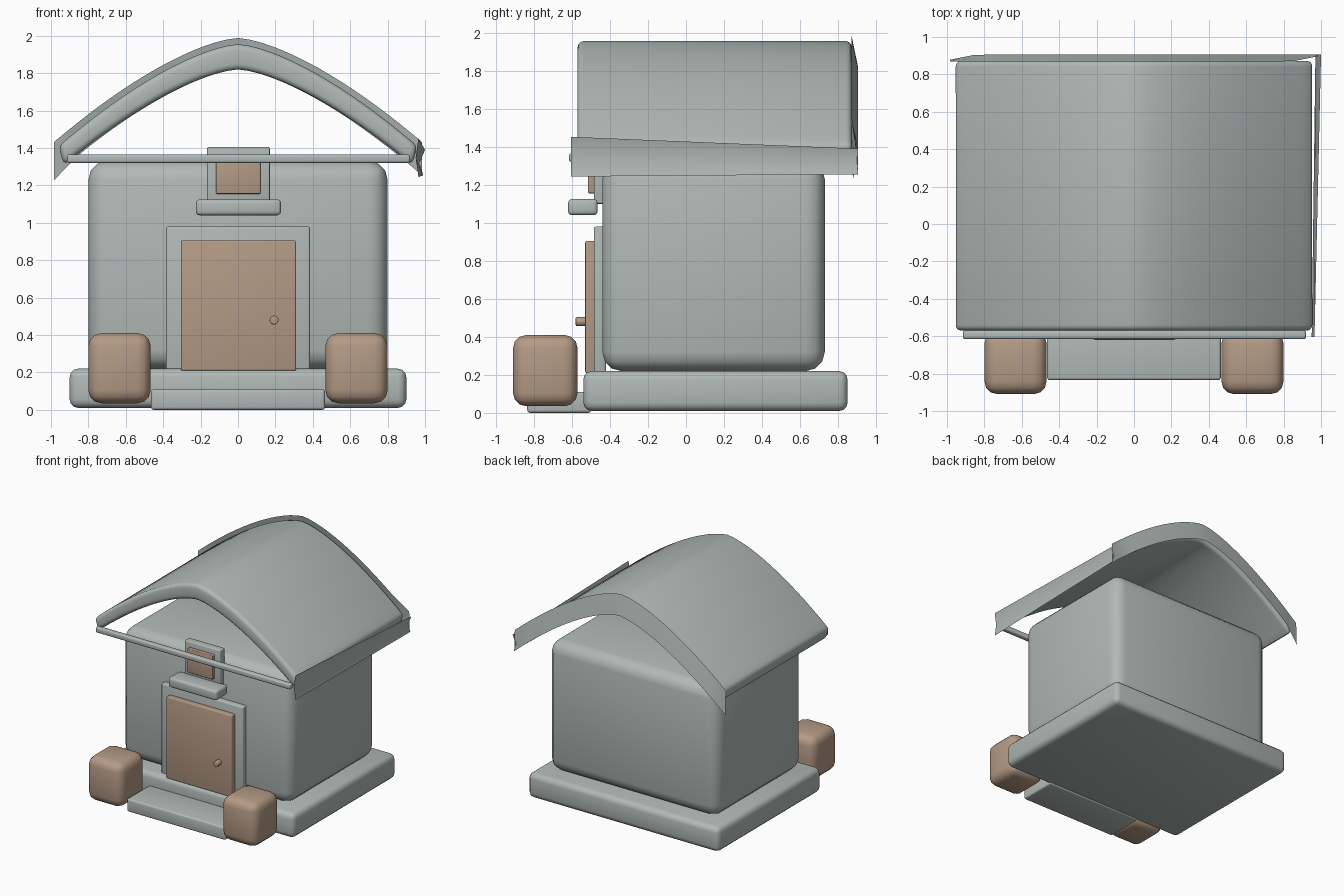
import bpy
import math

cube = bpy.data.objects.get("Cube")
if cube:
    bpy.data.objects.remove(cube, do_unlink=True)


def make_material(name, rgb):
    mat = bpy.data.materials.new(name)
    mat.use_nodes = True
    mat.diffuse_color = (*rgb, 1)
    mat.node_tree.nodes["Principled BSDF"].inputs["Base Color"].default_value = (*rgb, 1)
    return mat


GREY = make_material("pale grey", (0.44, 0.49, 0.475))
BROWN = make_material("tan brown", (0.46, 0.325, 0.235))


def finish(obj, mat, bevel=0, segments=3):
    """Colour, round the edges and shade smoothly."""
    obj.data.materials.append(mat)
    bpy.ops.object.select_all(action="DESELECT")
    obj.select_set(True)
    bpy.context.view_layer.objects.active = obj
    if bevel:
        mod = obj.modifiers.new("rounded edges", "BEVEL")
        mod.width = bevel
        mod.segments = segments
        mod.limit_method = "ANGLE"
        mod.angle_limit = math.radians(40)
        bpy.ops.object.modifier_apply(modifier=mod.name)
    bpy.ops.object.shade_smooth_by_angle(angle=math.radians(35))
    return obj


def box(name, x, y, z, mat, bevel, segments=3):
    """Rounded box between (min, max) pairs on each axis."""
    bpy.ops.mesh.primitive_cube_add(size=1, location=[sum(r) / 2 for r in (x, y, z)])
    obj = bpy.context.object
    obj.name = name
    obj.scale = [r[1] - r[0] for r in (x, y, z)]
    bpy.ops.object.transform_apply(location=False, rotation=False, scale=True)
    return finish(obj, mat, bevel, segments)


def mesh(name, verts, faces, mat, bevel=0):
    data = bpy.data.meshes.new(name)
    data.from_pydata(verts, [], faces)
    obj = bpy.data.objects.new(name, data)
    bpy.context.collection.objects.link(obj)
    return finish(obj, mat, bevel)


def strip(name, rows, mat):
    """Open sheet through equally long rows of points."""
    n = len(rows[0])
    faces = [(r * n + i, r * n + i + 1, (r + 1) * n + i + 1, (r + 1) * n + i)
             for r in range(len(rows) - 1) for i in range(n - 1)]
    return mesh(name, [p for row in rows for p in row], faces, mat)


def arch(peak, drop, half_width, steps=32):
    """Arched profile, steep at the eaves and rounded at the ridge."""
    xs = [half_width * (2 * i / steps - 1) for i in range(steps + 1)]
    return [(x, peak - drop * abs(x) ** 1.5) for x in xs]


# Ground slab, step and walls
box("base_slab", (-0.9, 0.9), (-0.54, 0.85), (0.01, 0.22), GREY, 0.045)
box("front_step", (-0.465, 0.465), (-0.835, -0.5), (0, 0.11), GREY, 0.015)
box("house_body", (-0.8, 0.8), (-0.44, 0.73), (0.22, 1.33), GREY, 0.1)

# Door
box("door_frame", (-0.385, 0.385), (-0.485, -0.42), (0.21, 0.98), GREY, 0.012)
box("door", (-0.305, 0.31), (-0.53, -0.47), (0.21, 0.905), BROWN, 0.008)
bpy.ops.mesh.primitive_cylinder_add(vertices=16, radius=0.024, depth=0.06,
                                    location=(0.193, -0.55, 0.48),
                                    rotation=(math.pi / 2, 0, 0))
bpy.context.object.name = "door_knob"
finish(bpy.context.object, BROWN, 0.006)

# Window with its ledge
box("window_frame", (-0.165, 0.17), (-0.485, -0.42), (1.1, 1.405), GREY, 0.008)
box("window_pane", (-0.118, 0.12), (-0.515, -0.47), (1.155, 1.36), BROWN, 0.006)
box("window_ledge", (-0.225, 0.23), (-0.62, -0.465), (1.04, 1.125), GREY, 0.02)

# Planters on both sides of the step
for side, label in ((-1, "right"), (1, "left")):
    x = sorted((side * 0.467, side * 0.8))
    box(label + "_planter", x, (-0.91, -0.57), (0.035, 0.41), BROWN, 0.07)

# Beam across the front gable
box("gable_beam", (-0.915, 0.92), (-0.615, -0.57), (1.32, 1.365), GREY, 0.012)

# Thick arched roof
outline = arch(1.955, 0.58, 0.96) + arch(1.82, 0.57, 0.93)[::-1]
count = len(outline)
roof_verts = [(x, y, z) for y in (-0.57, 0.872) for x, z in outline]
roof_faces = [(i, (i + 1) % count, count + (i + 1) % count, count + i) for i in range(count)]
half = count // 2
for i in range(half - 1):
    a, b, c, d = i, i + 1, count - 2 - i, count - 1 - i
    roof_faces.append((a, d, c, b))
    roof_faces.append((count + a, count + b, count + c, count + d))
mesh("roof", roof_verts, roof_faces, GREY, 0.03)

# Thin flared sheet along the back edge of the roof
upper, lower = [], []
for (x, z), (u, w) in zip(arch(1.988, 0.57, 0.985), arch(1.82, 0.58, 0.985)):
    bend = max(0, -x - 0.85) / 0.15
    upper.append((x, 0.87 + 0.03 * max(0, x - 0.85) / 0.15, z))
    lower.append((u, 0.905 - 0.03 * bend, w - 0.03 * bend))
strip("back_fascia", [upper, lower], GREY)

# Thin bent sheet along the left eave
strip("left_fascia", [
    [(0.965, -0.605, 1.452), (1.0, 0.905, 1.39)],
    [(0.95, -0.605, 1.35), (0.97, 0.905, 1.32)],
    [(0.965, -0.605, 1.243), (0.99, 0.905, 1.255)],
], GREY)
